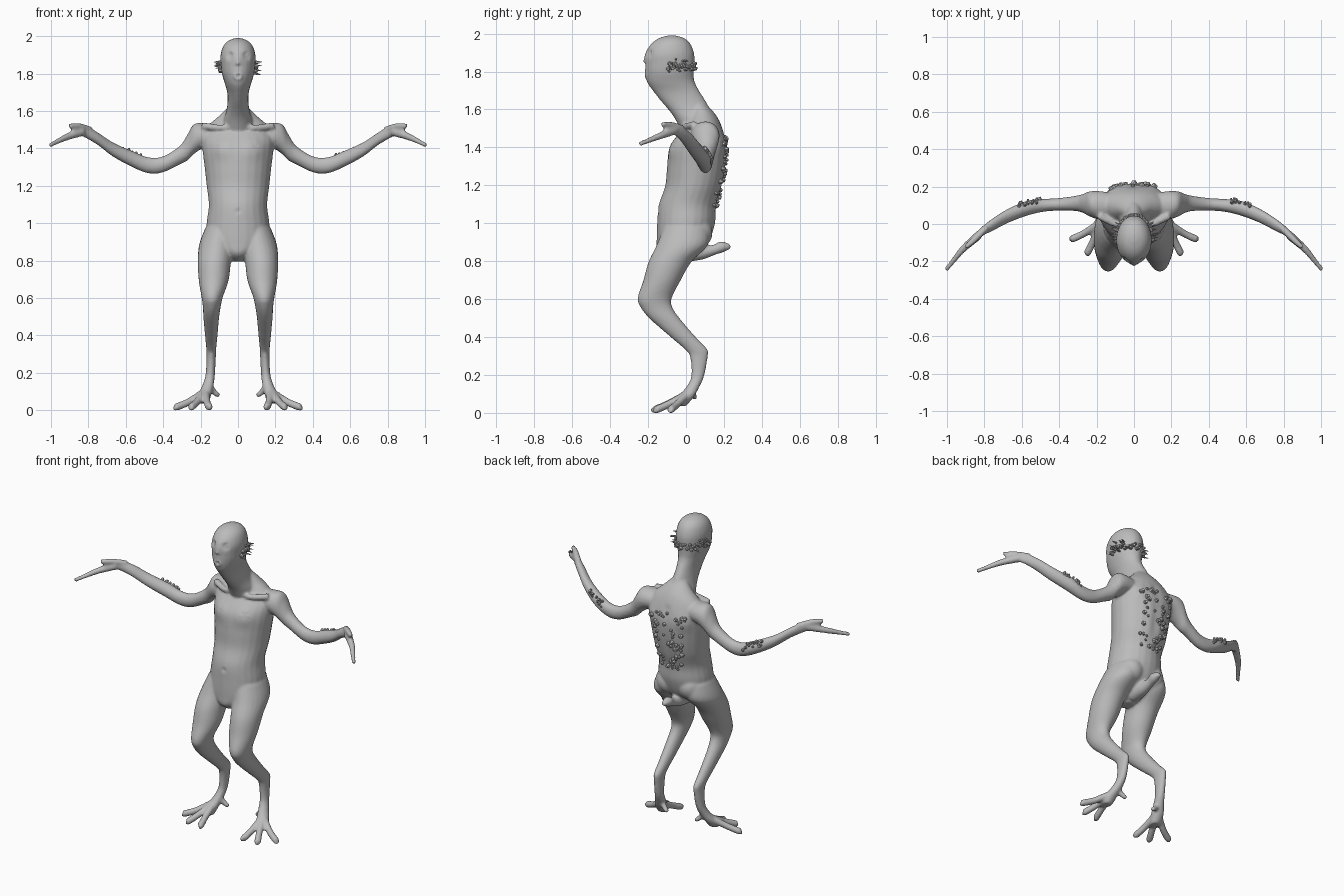
import bpy
import bmesh
import math
import random
from mathutils import Vector, Matrix
from mathutils.bvhtree import BVHTree

random.seed(4)
X, Y, Z = Vector((1, 0, 0)), Vector((0, 1, 0)), Vector((0, 0, 1))

cube = bpy.data.objects.get("Cube")
if cube:
    bpy.data.objects.remove(cube, do_unlink=True)


def make_material(name, value):
    mat = bpy.data.materials.new(name)
    mat.use_nodes = True
    color = (value, value, value, 1)
    mat.diffuse_color = color
    mat.node_tree.nodes["Principled BSDF"].inputs["Base Color"].default_value = color
    return mat


def add_object(name, bm, mat):
    bmesh.ops.recalc_face_normals(bm, faces=bm.faces)
    mesh = bpy.data.meshes.new(name)
    bm.to_mesh(mesh)
    bm.free()
    mesh.materials.append(mat)
    obj = bpy.data.objects.new(name, mesh)
    bpy.context.collection.objects.link(obj)
    return obj


def catmull(rows, steps=5):
    """Smoothly interpolate a list of section rows."""
    pts = [Vector(r) for r in rows]
    out = []
    for i in range(len(pts) - 1):
        p0, p1 = pts[max(i - 1, 0)], pts[i]
        p2, p3 = pts[i + 1], pts[min(i + 2, len(pts) - 1)]
        for k in range(steps):
            t = k / steps
            out.append(p1 + (p2 - p0) * (t / 2)
                       + (p0 * 2 - p1 * 5 + p2 * 4 - p3) * (t * t / 2)
                       + (p1 * 3 - p0 - p2 * 3 + p3) * (t ** 3 / 2))
    return out + [pts[-1]]


def loft(bm, rows, axis=None, side=1, sides=24):
    """Skin elliptical sections (x, y, z, half width, half depth)."""
    secs = catmull(rows)
    rings = []
    for i, s in enumerate(secs):
        c = Vector(s[:3])
        n = axis
        if n is None:
            a, b = secs[max(i - 1, 0)], secs[min(i + 1, len(secs) - 1)]
            n = (Vector(b[:3]) - Vector(a[:3])).normalized()
        u = (Y if abs(n.z) > 0.9 else Z).cross(n).normalized()
        v = n.cross(u)
        ring = []
        for k in range(sides):
            t = math.tau * k / sides
            p = c + u * (s[3] * math.cos(t)) + v * (s[4] * math.sin(t))
            ring.append(bm.verts.new((p.x * side, p.y, p.z)))
        rings.append(ring)
    for r, q in zip(rings, rings[1:]):
        for k in range(sides):
            j = (k + 1) % sides
            bm.faces.new((r[k], r[j], q[j], q[k]))
    bm.faces.new(rings[0])
    bm.faces.new(rings[-1])


def digit(bm, side, *points):
    """Finger, toe or tail: round sections given as (x, y, z, radius)."""
    loft(bm, [(*p, p[3]) for p in points], None, side, 14)


def ball(bm, side, center, size):
    m = Matrix.Translation((center[0] * side, center[1], center[2])) @ Matrix.Diagonal((*size, 1))
    bmesh.ops.create_uvsphere(bm, u_segments=24, v_segments=16, radius=1, matrix=m)


skin = make_material("grey skin", 0.5)
bm = bmesh.new()

# Torso
loft(bm, [(0, -.06, .80, .03, .04), (0, -.05, .84, .08, .1), (0, -.02, .9, .16, .135),
          (0, 0, 1.0, .168, .152), (0, .008, 1.1, .156, .152), (0, .04, 1.2, .167, .15),
          (0, .055, 1.3, .178, .155), (0, .065, 1.4, .19, .152), (0, .08, 1.47, .19, .125),
          (0, .095, 1.53, .155, .088), (0, .09, 1.58, .1, .065), (0, .07, 1.63, .05, .04)], Z)

# Neck and head
loft(bm, [(0, .08, 1.46, .09, .09), (0, .055, 1.55, .08, .11), (0, .02, 1.6, .064, .11),
          (0, -.015, 1.65, .056, .118), (0, -.05, 1.7, .057, .122), (0, -.08, 1.75, .07, .126),
          (0, -.087, 1.8, .085, .128), (0, -.085, 1.85, .092, .13), (0, -.085, 1.9, .094, .128),
          (0, -.08, 1.95, .08, .104), (0, -.076, 1.98, .053, .068), (0, -.075, 1.995, .015, .02)], Z)

# Nose bridge, lips and stubby tail
digit(bm, 1, (0, -.195, 1.92, .012), (0, -.208, 1.88, .013), (0, -.213, 1.85, .014))
ball(bm, 1, (0, -.207, 1.79), (.026, .017, .022))
digit(bm, 1, (0, .0, .85, .05), (0, .08, .85, .038), (0, .15, .865, .027),
      (0, .19, .88, .03), (0, .235, .88, .012))

for s in (1, -1):
    # Arm with shoulder and palm
    loft(bm, [(.1, .1, 1.48, .06, .05), (.18, .1, 1.475, .075, .065), (.235, .107, 1.455, .068, .08),
              (.27, .11, 1.41, .052, .07), (.31, .11, 1.37, .041, .05), (.4, .105, 1.32, .034, .043),
              (.48, .1, 1.315, .034, .043), (.57, .085, 1.35, .04, .043), (.67, .045, 1.4, .038, .038),
              (.75, 0, 1.457, .034, .034), (.82, -.045, 1.497, .024, .034),
              (.86, -.085, 1.503, .02, .027), (.89, -.11, 1.5, .012, .015)], X, s)
    # Fingers
    digit(bm, s, (.83, -.06, 1.495, .024), (.91, -.13, 1.468, .019),
          (.965, -.195, 1.442, .014), (1.005, -.245, 1.422, .012))
    digit(bm, s, (.79, -.02, 1.505, .018), (.85, -.08, 1.523, .017), (.9, -.125, 1.525, .013))
    # Collarbone and buttock
    digit(bm, s, (.03, -.01, 1.52, .012), (.1, .0, 1.515, .017), (.19, .045, 1.525, .02))
    ball(bm, s, (.075, .055, .955), (.078, .085, .085))
    # Leg
    loft(bm, [(.09, 0, .98, .085, .12), (.113, -.02, .89, .095, .135), (.126, -.085, .8, .089, .113),
              (.13, -.128, .7, .08, .098), (.138, -.165, .61, .057, .09), (.14, -.155, .56, .048, .084),
              (.143, -.11, .5, .042, .08), (.143, -.01, .4, .033, .066), (.143, .053, .34, .027, .06),
              (.143, .068, .3, .025, .047), (.148, .062, .2, .025, .034), (.16, .035, .14, .03, .035),
              (.178, 0, .09, .036, .042), (.185, -.03, .04, .03, .03)], Z, s)
    # Toes and inner spur
    for tip in ((.33, -.08), (.25, -.155), (.155, -.165)):
        mid = (.18 + (tip[0] - .18) * .55, tip[1] * .6)
        digit(bm, s, (.175, .01, .105, .022), (*mid, .05, .02), (*tip, .022, .02),
              (tip[0] * 1.03, tip[1] * 1.06, .02, .012))
    digit(bm, s, (.15, .03, .13, .018), (.125, .04, .1, .016), (.1, .048, .082, .013))

body = add_object("body", bm, skin)

# Fuse the parts into one smooth skin
remesh = body.modifiers.new("fuse", 'REMESH')
remesh.mode = 'VOXEL'
remesh.voxel_size = .008
smooth = body.modifiers.new("soften", 'SMOOTH')
smooth.factor = .5
smooth.iterations = 5
fused = bpy.data.meshes.new_from_object(body.evaluated_get(bpy.context.evaluated_depsgraph_get()))
body.modifiers.clear()
body.data = fused

# Sculpted dabs: centre, radius, push along the surface
dabs = [((0, -.225, 1.79), .011, -.02), ((0, -.155, 1.07), .012, -.01)]
for s in (1, -1):
    dabs += [((s * .043, -.19, 1.9), .019, -.015), ((s * .045, -.18, 1.902), .007, .008),
             ((s * .012, -.225, 1.843), .009, -.012), ((s * .085, -.075, 1.41), .05, .012),
             ((s * .12, .2, 1.42), .05, .012), ((s * .04, -.2, 1.93), .013, .005)]
dabs += [((0, .2, 1.1 + .03 * i), .022, -.005) for i in range(14)]
for v in fused.vertices:
    n, co = v.normal.copy(), v.co.copy()
    for center, radius, push in dabs:
        d = (co - Vector(center)).length / radius
        if d < 3:
            v.co += n * push * math.exp(-d * d)
low = min(v.co.z for v in fused.vertices)
for v in fused.vertices:
    v.co.z -= low
fused.shade_smooth()
if not fused.materials:
    fused.materials.append(skin)

# Barnacle growths, seated on the skin by casting rays inward
tree = BVHTree.FromPolygons([v.co for v in fused.vertices], [p.vertices for p in fused.polygons])


def seat(bm, target, direction, radius, length, tip=.55):
    direction = Vector(direction).normalized()
    hit, normal, _, _ = tree.ray_cast(Vector(target) + direction * .5, -direction)
    if hit is None:
        return
    m = Matrix.Translation(hit + normal * length * .35) @ normal.to_track_quat('Z', 'Y').to_matrix().to_4x4()
    bmesh.ops.create_cone(bm, cap_ends=True, segments=7, radius1=radius,
                          radius2=radius * tip, depth=length, matrix=m)


rnd = random.uniform
bm = bmesh.new()
for i in range(60):
    r = rnd(.008, .016)
    z = rnd(1.06, 1.46)
    seat(bm, (rnd(-.12, .12) * (z - .6) / .8, .05, z), (0, 1, 0), r, r * 1.3)
add_object("back_barnacles", bm, skin)

bm = bmesh.new()
for i in range(46):
    t = math.radians(-15 + 210 * i / 45)
    r = rnd(.008, .013)
    seat(bm, (0, -.07, 1.83 + rnd(-.02, .02)), (math.cos(t), math.sin(t), 0), r, r * 1.7)
for s in (1, -1):
    for i in range(9):
        t = math.radians(rnd(-20, 40))
        seat(bm, (0, -.06, rnd(1.79, 1.86)), (s * math.cos(t), math.sin(t), .1), .007, .045, .2)
add_object("head_barnacles", bm, skin)

bm = bmesh.new()
for s in (1, -1):
    for i in range(18):
        x = rnd(.5, .62)
        r = rnd(.006, .011)
        seat(bm, (s * x, .1 - (x - .48) * .25, 1.315 + (x - .48) * .4),
             (0, 1, rnd(0, 1.2)), r, r * 1.6)
add_object("forearm_barnacles", bm, skin)
